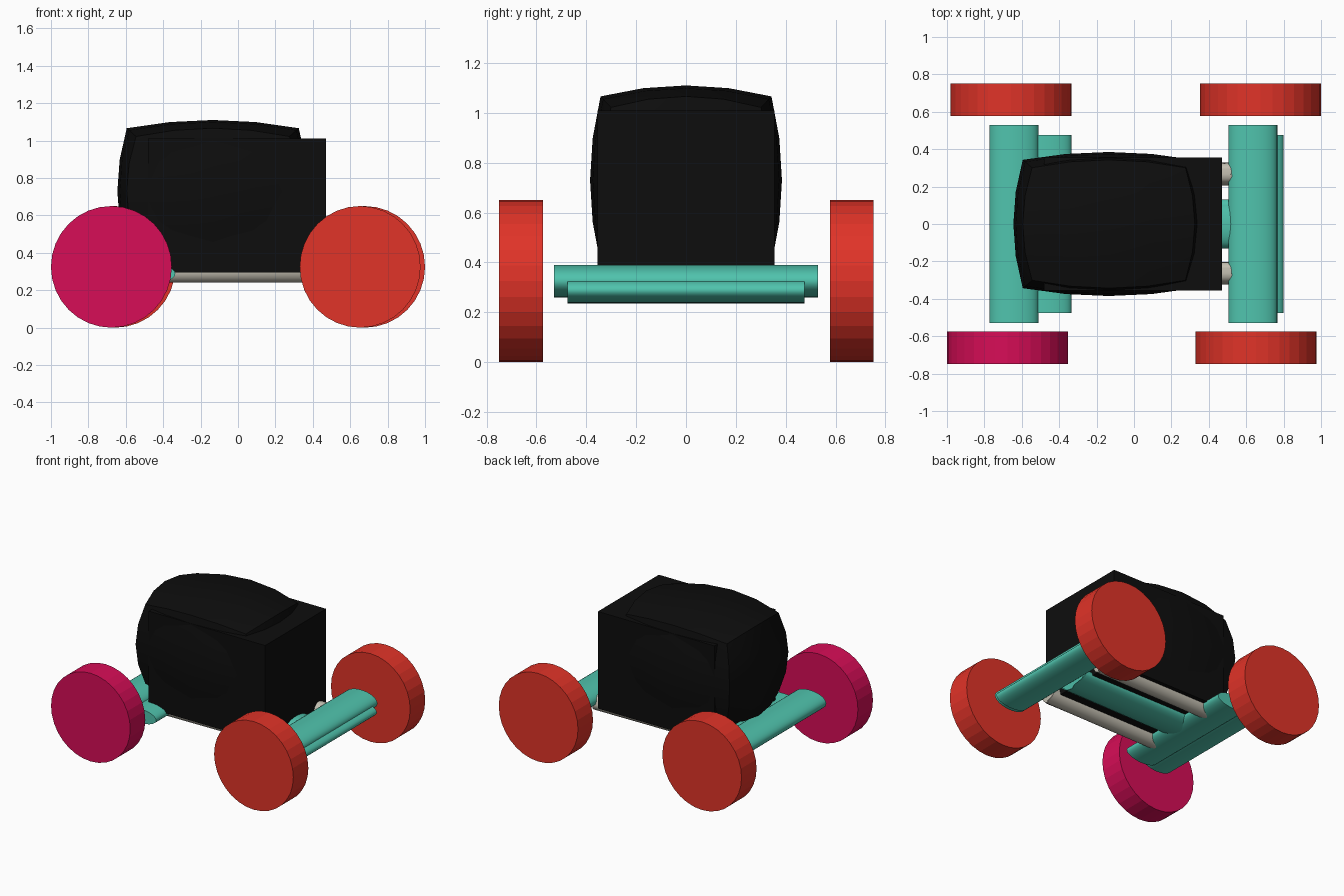
import bpy, bmesh, math
from mathutils import Vector

if "Cube" in bpy.data.objects:
    bpy.data.objects.remove(bpy.data.objects["Cube"])


def material(name, rgb):
    m = bpy.data.materials.new(name)
    m.diffuse_color = (*rgb, 1)
    m.use_nodes = True
    m.node_tree.nodes["Principled BSDF"].inputs["Base Color"].default_value = m.diffuse_color
    return m


RED = material("red", (0.75, 0.033, 0.021))
MAGENTA = material("magenta", (0.68, 0.004, 0.095))
TEAL = material("teal", (0.08, 0.55, 0.42))
BLACK = material("black", (0.004, 0.004, 0.004))
GREY = material("warm grey", (0.56, 0.53, 0.45))


def finish(name, bm, mat, angle=None):
    bmesh.ops.recalc_face_normals(bm, faces=bm.faces)
    me = bpy.data.meshes.new(name)
    bm.to_mesh(me)
    bm.free()
    me.materials.append(mat)
    ob = bpy.data.objects.new(name, me)
    bpy.context.collection.objects.link(ob)
    if angle:
        bpy.ops.object.select_all(action='DESELECT')
        ob.select_set(True)
        bpy.context.view_layer.objects.active = ob
        bpy.ops.object.shade_smooth_by_angle(angle=math.radians(angle))
    return ob


def tube(name, axis, center, half_len, wide, high, mat, angle=None, bevel=0):
    """Elliptical cylinder along x or y, optionally with rounded rims."""
    bm = bmesh.new()
    bmesh.ops.create_cone(bm, cap_ends=True, segments=32, radius1=1, radius2=1, depth=2)
    for v in bm.verts:
        a, b, l = v.co
        side, up, along = a * wide, b * high, l * half_len
        v.co = Vector(center) + (Vector((along, side, up)) if axis == 'x'
                                 else Vector((side, along, up)))
    if bevel:
        rims = [e for e in bm.edges if any(len(f.verts) > 4 for f in e.link_faces)]
        bmesh.ops.bevel(bm, geom=rims, offset=bevel, segments=2, profile=0.5, affect='EDGES')
    return finish(name, bm, mat, angle)


# Wheels: the front left one is magenta
for name, x, y, mat in (("wheel_front_left", -0.677, -0.662, MAGENTA),
                        ("wheel_back_left", -0.657, 0.665, RED),
                        ("wheel_front_right", 0.653, -0.662, RED),
                        ("wheel_back_right", 0.677, 0.665, RED)):
    tube(name, 'y', (x, y, 0.325), 0.0875, 0.323, 0.325, mat)

# Flattened axles, each with a slightly lower companion
for name, x, low_x in (("left", -0.642, -0.465), ("right", 0.635, 0.67)):
    tube(name + "_axle", 'y', (x, 0, 0.325), 0.53, 0.131, 0.065, TEAL, 40)
    tube(name + "_lower_axle", 'y', (low_x, 0, 0.288), 0.475, 0.13, 0.052, TEAL, 40)

# Beam and rods running under the body
tube("center_beam", 'x', (0.05, 0, 0.298), 0.48, 0.13, 0.055, TEAL, 40, 0.015)
for s in (-1, 1):
    tube("under_rod", 'x', (0.05, s * 0.265, 0.3), 0.48, 0.06, 0.06, GREY, 40, 0.015)

# Plain box of the body
bm = bmesh.new()
bmesh.ops.create_cube(bm, size=1)
for v in bm.verts:
    v.co = (v.co.x * 0.95 - 0.005, v.co.y * 0.71, v.co.z * 0.715 + 0.6525)
finish("body_box", bm, BLACK)

# Bulging shell around the body: a cube whose faces swell outward
bm = bmesh.new()
bmesh.ops.create_cube(bm, size=2)
bmesh.ops.subdivide_edges(bm, edges=bm.edges[:], cuts=3, use_grid_fill=True)
for v in bm.verts:
    x, y, z = v.co
    v.co = (-0.135 + x * (0.51 - 0.05 * (y * y + z * z)),
            y * (0.385 - 0.042 * (x * x + z * z)),
            0.73 + z * (0.38 - 0.044 * (x * x + y * y)))
finish("body_shell", bm, BLACK, 30)
